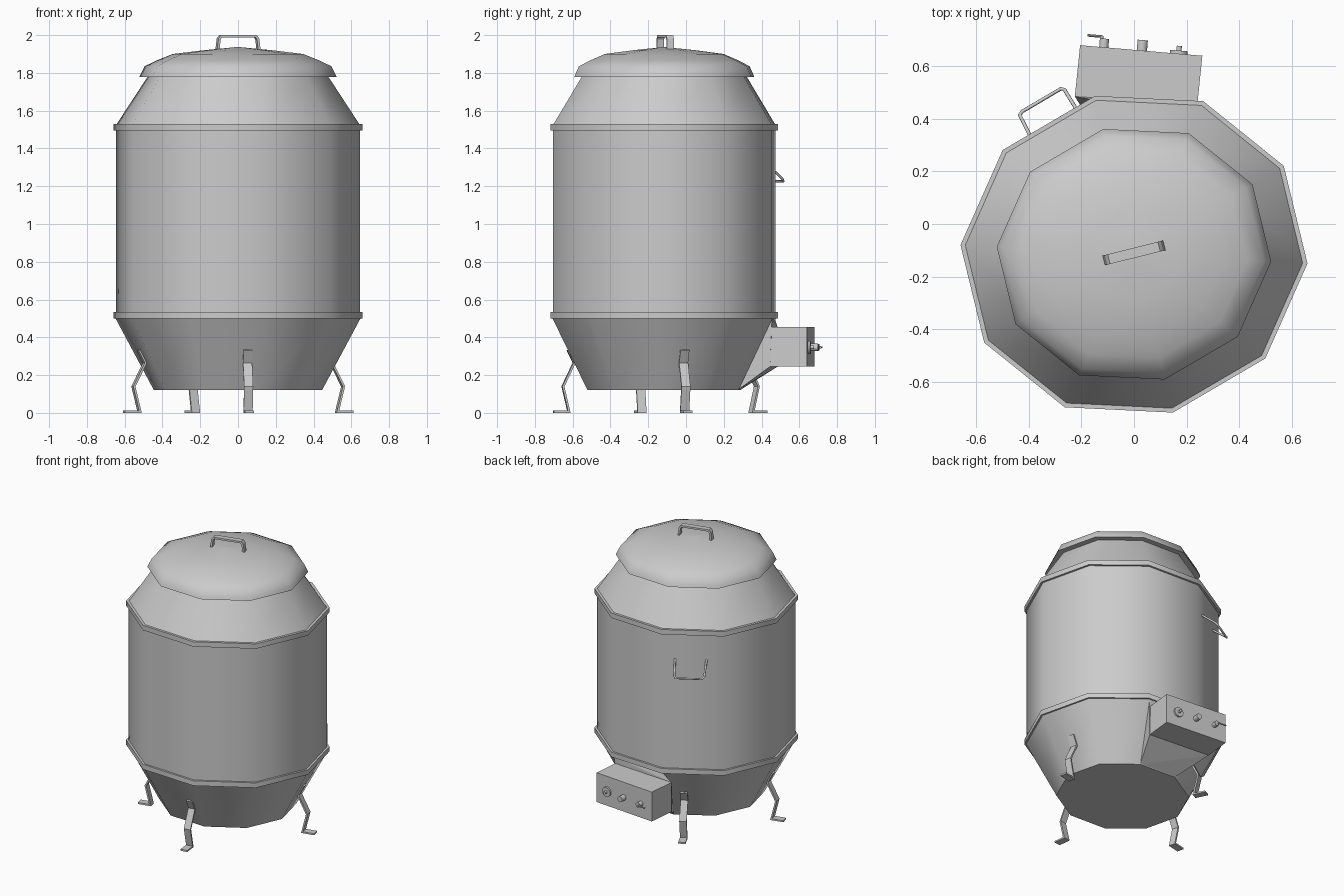
import bpy, bmesh, math
from mathutils import Vector, Matrix

if "Cube" in bpy.data.objects:
    bpy.data.objects.remove(bpy.data.objects["Cube"])

CY = -0.115  # vessel axis in y
HALF = [(0.6575, -0.035), (0.5675, 0.335), (0.2625, 0.58), (-0.1475, 0.60), (-0.4975, 0.395)]
RING = [(x / 0.6575, y / 0.6575) for x, y in HALF + [(-x, -y) for x, y in HALF]]


def finish(name, bm, smooth=None):
    bmesh.ops.recalc_face_normals(bm, faces=bm.faces)
    me = bpy.data.meshes.new(name)
    bm.to_mesh(me)
    bm.free()
    ob = bpy.data.objects.new(name, me)
    bpy.context.collection.objects.link(ob)
    if smooth:
        bpy.ops.object.select_all(action='DESELECT')
        ob.select_set(True)
        bpy.context.view_layer.objects.active = ob
        bpy.ops.object.shade_smooth_by_angle(angle=math.radians(smooth))
    return ob


def lathe(name, profile, cap_start=False, cap_end=False, closed=False):
    """Sweep a (radius, z) profile round the ten-sided ring."""
    bm = bmesh.new()
    rows = [[bm.verts.new((x * r, y * r + CY, z)) for x, y in RING] for r, z in profile]
    pairs = list(zip(rows, rows[1:])) + ([(rows[-1], rows[0])] if closed else [])
    for a, b in pairs:
        for i in range(10):
            j = (i + 1) % 10
            bm.faces.new((a[i], a[j], b[j], b[i]))
    if cap_start:
        bm.faces.new(rows[0])
    if cap_end:
        bm.faces.new(rows[-1])
    return finish(name, bm, 42)


def strip(name, path, width, thick, matrix):
    """Bent flat bar: path in local x-z, width along local y."""
    bm = bmesh.new()
    rows = [[bm.verts.new((x, s * width / 2, z)) for s in (-1, 1)] for x, z in path]
    for a, b in zip(rows, rows[1:]):
        bm.faces.new((a[0], a[1], b[1], b[0]))
    bm.transform(matrix)
    ob = finish(name, bm)
    mod = ob.modifiers.new("thickness", 'SOLIDIFY')
    mod.thickness = thick
    mod.offset = 0
    mod.use_even_offset = True
    return ob


def hull(name, points):
    bm = bmesh.new()
    for p in points:
        bm.verts.new(p)
    bmesh.ops.convex_hull(bm, input=bm.verts)
    bmesh.ops.dissolve_limit(bm, angle_limit=0.01, verts=bm.verts, edges=bm.edges)
    return finish(name, bm)


def rod(name, start, end, radius, sides=14):
    a, b = Vector(start), Vector(end)
    bm = bmesh.new()
    rot = (b - a).to_track_quat('Z', 'Y').to_matrix().to_4x4()
    bmesh.ops.create_cone(bm, cap_ends=True, segments=sides, radius1=radius, radius2=radius,
                          depth=(b - a).length, matrix=Matrix.Translation((a + b) / 2) @ rot)
    return finish(name, bm, 40)


# Vessel: tapered base, straight wall, shoulder and the two rims
lathe("base_bowl", [(0.445, 0.12), (0.65, 0.503)], cap_start=True)
lathe("barrel_wall", [(0.645, 0.50), (0.645, 1.53)])
lathe("shoulder", [(0.645, 1.525), (0.475, 1.785)], cap_end=True)
for name, z in (("lower_rim", 0.50), ("upper_rim", 1.495)):
    lathe(name, [(0.637, z), (0.66, z), (0.66, z + 0.035), (0.637, z + 0.035)], closed=True)

# Domed lid
lathe("lid", [(0.465, 1.778), (0.522, 1.778), (0.515, 1.795), (0.495, 1.835), (0.43, 1.866),
              (0.345, 1.90), (0.18, 1.92), (0.015, 1.936)], cap_end=True)

# Lid handle
strip("lid_handle", [(-0.113, 1.915), (-0.105, 1.98), (-0.095, 1.993), (0.095, 1.993),
                     (0.105, 1.98), (0.113, 1.915)], 0.038, 0.013,
      Matrix.Translation((0, -0.11, 0)) @ Matrix.Rotation(math.radians(14), 4, 'Z'))

# Bent strap legs
LEG = [(0.62, 0.006), (0.535, 0.006), (0.568, 0.14), (0.505, 0.265), (0.54, 0.333)]
for name, ang, s in (("front_leg", -84, 0.95), ("right_leg", 11.6, 1.0),
                     ("back_leg", 116, 0.96), ("left_leg", 192.8, 1.0)):
    strip(name, [(r * s, z) for r, z in LEG], 0.048, 0.011,
          Matrix.Translation((0, CY, 0)) @ Matrix.Rotation(math.radians(ang), 4, 'Z'))

# Wire carrying handle on the rear left
cu = bpy.data.curves.new("side_handle", 'CURVE')
cu.dimensions = '3D'
cu.bevel_depth = 0.007
cu.bevel_resolution = 2
cu.use_fill_caps = True
pts = [(-0.215, 0.43, 1.315), (-0.264, 0.51, 1.24), (-0.277, 0.515, 1.226),
       (-0.425, 0.428, 1.226), (-0.435, 0.415, 1.24), (-0.39, 0.325, 1.315)]
sp = cu.splines.new('POLY')
sp.points.add(len(pts) - 1)
for p, co in zip(sp.points, pts):
    p.co = (*co, 1)
handle = bpy.data.objects.new("side_handle", cu)
bpy.context.collection.objects.link(handle)
bpy.ops.object.select_all(action='DESELECT')
handle.select_set(True)
bpy.context.view_layer.objects.active = handle
bpy.ops.object.convert(target='MESH')

# Control box and the funnel joining it to the base
Z = (0.245, 0.455)
face = [(x, y, z) for x, y in ((-0.205, 0.68), (0.26, 0.64)) for z in Z]
mid = [(x, y, z) for x, y in ((-0.225, 0.485), (0.24, 0.445)) for z in Z]
hull("control_box", face + mid)
hull("box_funnel", mid + [(-0.10, 0.285, 0.12), (0.177, 0.273, 0.12),
                          (-0.14, 0.47, 0.50), (0.25, 0.455, 0.50)])

# Controls on the box face
N = Vector((0.086, 0.996, 0))


def on_face(x, out, z=0.347):
    return Vector((x, 0.68 - (x + 0.205) * 0.086, z)) + N * out


rod("dial_plate", on_face(0.17, -0.005), on_face(0.17, 0.012), 0.034)
rod("dial_peg", on_face(0.17, 0), on_face(0.17, 0.03), 0.01)
rod("centre_knob", on_face(0.03, -0.005), on_face(0.03, 0.04), 0.02)
rod("valve_stem", on_face(-0.115, -0.005), on_face(-0.115, 0.033), 0.018)
rod("valve_pin", on_face(-0.125, 0.03), on_face(-0.125, 0.042), 0.006)
rod("valve_lever", on_face(-0.18, 0.04), on_face(-0.122, 0.04), 0.005, 8)
